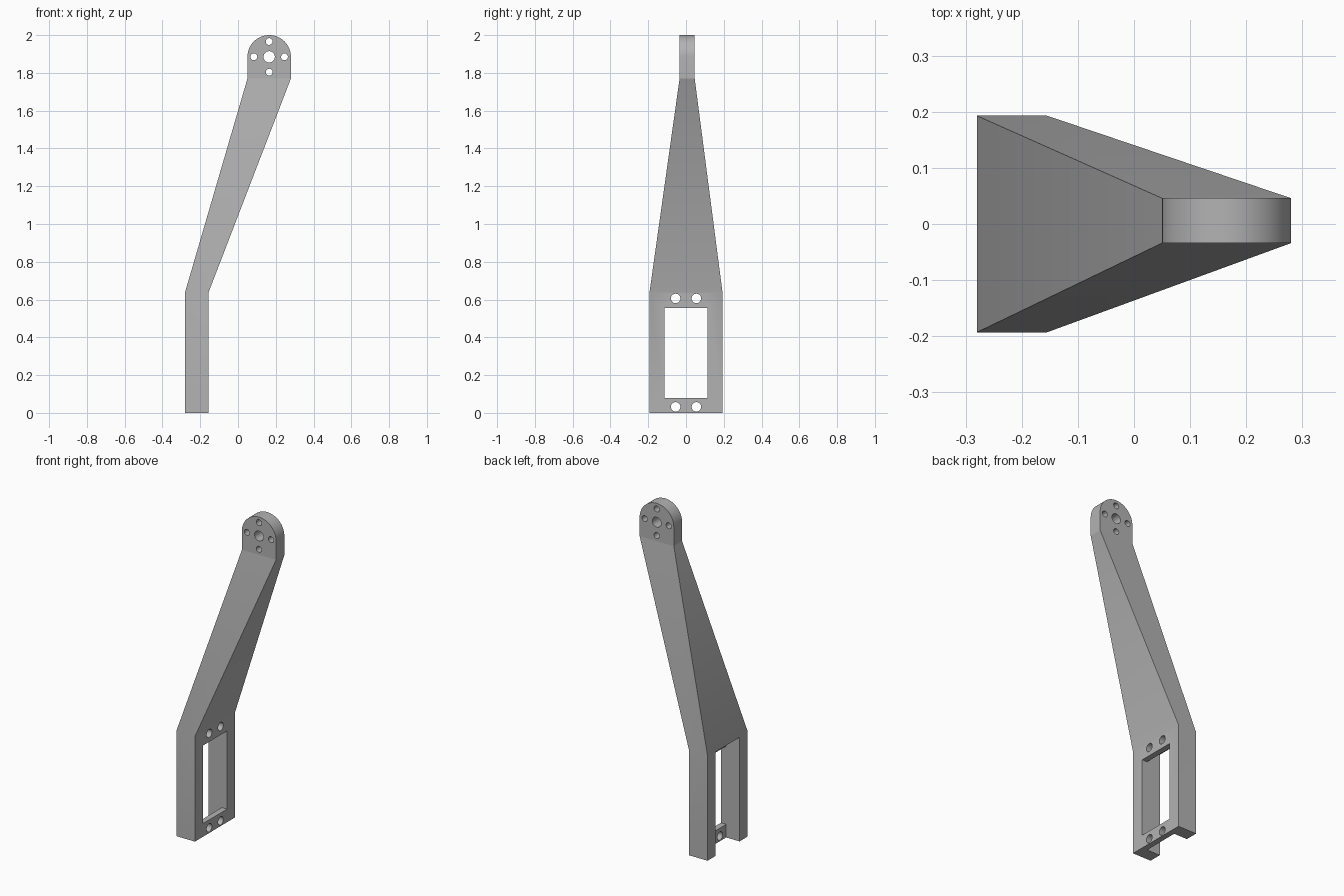
import bpy, bmesh, math
from mathutils import Matrix, Vector

if "Cube" in bpy.data.objects:
    bpy.data.objects.remove(bpy.data.objects["Cube"])

grey = bpy.data.materials.new("plain_grey")
grey.use_nodes = True
grey.diffuse_color = (0.45, 0.45, 0.45, 1)
grey.node_tree.nodes["Principled BSDF"].inputs["Base Color"].default_value = grey.diffuse_color


def finish(name, bm):
    bmesh.ops.recalc_face_normals(bm, faces=bm.faces)
    mesh = bpy.data.meshes.new(name)
    bm.to_mesh(mesh)
    bm.free()
    mesh.materials.append(grey)
    obj = bpy.data.objects.new(name, mesh)
    bpy.context.collection.objects.link(obj)
    return obj


def loft(name, rings):
    """Closed skin through rings that have equal point counts."""
    bm = bmesh.new()
    loops = [[bm.verts.new(p) for p in ring] for ring in rings]
    for a, b in zip(loops, loops[1:]):
        for i in range(len(a)):
            j = (i + 1) % len(a)
            bm.faces.new((a[i], a[j], b[j], b[i]))
    bm.faces.new(loops[0])
    bm.faces.new(loops[-1])
    return finish(name, bm)


def rect(x0, x1, y0, y1, z):
    return [(x0, y0, z), (x1, y0, z), (x1, y1, z), (x0, y1, z)]


def box(name, x0, x1, y0, y1, z0, z1):
    return loft(name, [rect(x0, x1, y0, y1, z0), rect(x0, x1, y0, y1, z1)])


def drill(centre, radius, axis):
    bm = bmesh.new()
    turn = Vector((0, 0, 1)).rotation_difference(Vector(axis)).to_matrix().to_4x4()
    bmesh.ops.create_cone(bm, cap_ends=True, segments=32, radius1=radius, radius2=radius,
                          depth=0.2, matrix=Matrix.Translation(centre) @ turn)
    return finish("hole_cutter", bm)


def cut(obj, cutters):
    bpy.context.view_layer.objects.active = obj
    for cutter in cutters:
        mod = obj.modifiers.new("cut", "BOOLEAN")
        mod.operation, mod.solver, mod.object = "DIFFERENCE", "EXACT", cutter
        bpy.ops.object.modifier_apply(modifier=mod.name)
        bpy.data.objects.remove(cutter)


def smooth(obj):
    bpy.ops.object.select_all(action="DESELECT")
    obj.select_set(True)
    bpy.context.view_layer.objects.active = obj
    bpy.ops.object.shade_smooth_by_angle(angle=math.radians(30))


LEFT, INNER, OUTER = -0.28, -0.155, 0.193   # leg extents
BEND, NECK = 0.64, 1.77                     # heights where the arm bends
HEAD_X, HEAD_R = 0.165, 0.115
Y0, Y1 = -0.034, 0.046                      # head thickness

# Straight leg and tapered slanting arm
arm = loft("bracket_arm", [
    rect(LEFT, INNER, -OUTER, OUTER, 0),
    rect(LEFT, INNER, -OUTER, OUTER, BEND),
    rect(HEAD_X - HEAD_R, HEAD_X + HEAD_R, Y0, Y1, NECK)])

# Open channel behind the mounting plate, window and screw holes
cutters = [box("channel_cutter", -0.4, INNER - 0.035, -0.115, 0.115, -0.1, 0.633),
           box("window_cutter", -0.25, 0, -0.115, 0.115, 0.08, 0.555)]
cutters += [drill((INNER, y, z), 0.025, (1, 0, 0))
            for y in (-0.055, 0.055) for z in (0.032, 0.606)]
cut(arm, cutters)
smooth(arm)

# Rounded head plate
mid = NECK + HEAD_R
outline = [(HEAD_X - HEAD_R, NECK), (HEAD_X + HEAD_R, NECK)]
outline += [(HEAD_X + HEAD_R * math.cos(math.pi * i / 32),
             mid + HEAD_R * math.sin(math.pi * i / 32)) for i in range(33)]
head = loft("round_head", [[(x, y, z) for x, z in outline] for y in (Y0, Y1)])

# Central bore with four holes around it
bores = [drill((HEAD_X, 0, mid), 0.03, (0, 1, 0))]
for i in range(4):
    a = i * math.pi / 2
    bores.append(drill((HEAD_X + 0.081 * math.cos(a), 0, mid + 0.081 * math.sin(a)),
                       0.018, (0, 1, 0)))
cut(head, bores)
smooth(head)
